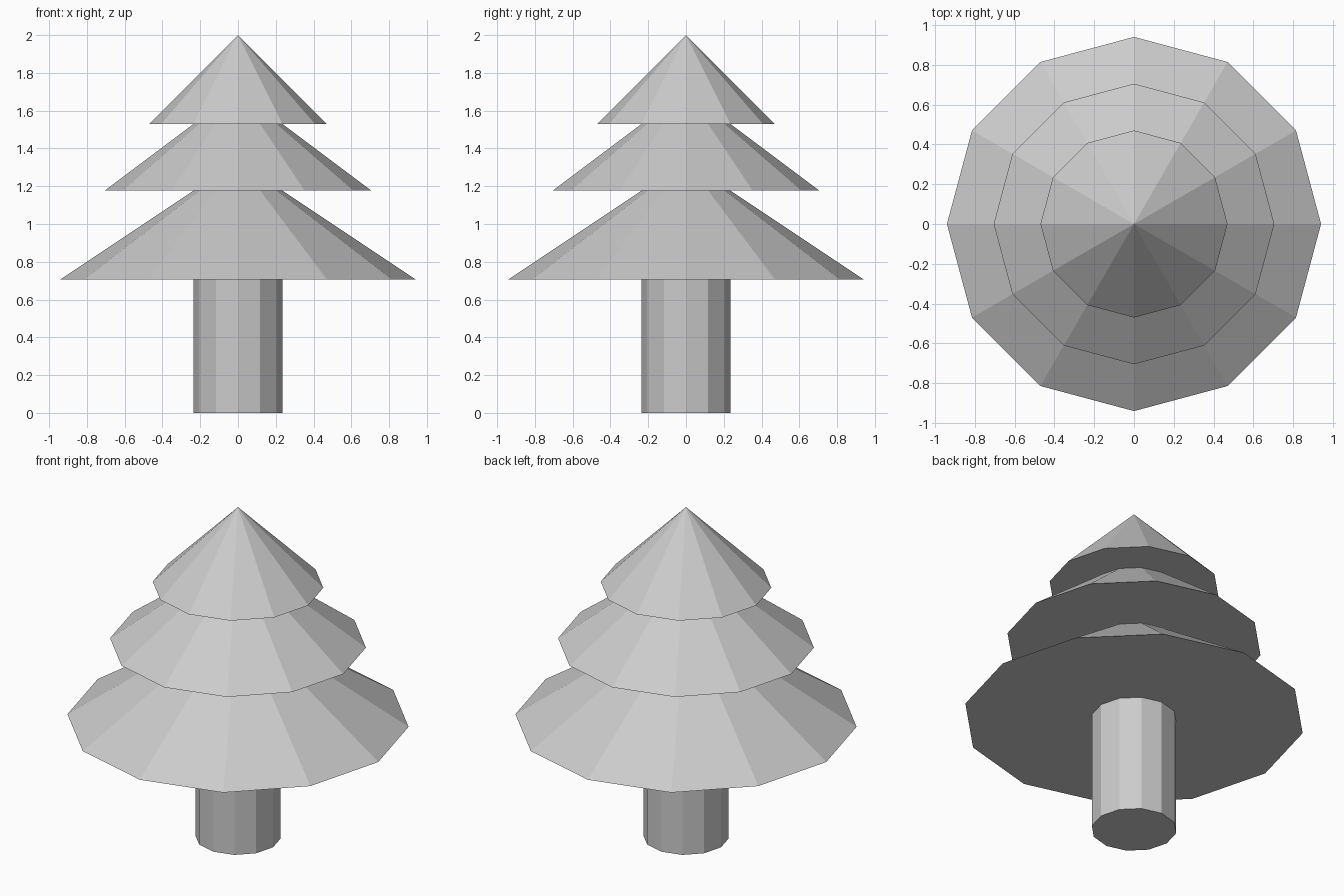
import bpy, bmesh
from math import cos, sin, pi

if "Cube" in bpy.data.objects:
    bpy.data.objects.remove(bpy.data.objects["Cube"])

SIDES = 12
U = 2 / 8.5  # module: trunk radius


def lathe(name, profile):
    """Revolve (radius, height) points, in modules, into flat-faced rings."""
    bm = bmesh.new()
    rings = []
    for r, z in profile:
        n = SIDES if r > 0 else 1
        rings.append([bm.verts.new((r * U * cos(2 * pi * i / SIDES),
                                    r * U * sin(2 * pi * i / SIDES), z * U))
                      for i in range(n)])
    for a, b in zip(rings, rings[1:]):
        for i in range(SIDES):
            j = (i + 1) % SIDES
            quad = [a[i % len(a)], a[j % len(a)], b[j % len(b)], b[i % len(b)]]
            bm.faces.new(list(dict.fromkeys(quad)))
    mesh = bpy.data.meshes.new(name)
    bm.to_mesh(mesh)
    bm.free()
    obj = bpy.data.objects.new(name, mesh)
    bpy.context.collection.objects.link(obj)
    return obj


# Trunk, closed at the foot and running up to the lowest branches
lathe("trunk", [(0, 0), (1, 0), (1, 3)])

# Branch tiers: flat underside out to the rim, then sloping in to the next tier
lathe("lower_branches", [(1, 3), (4, 3), (1, 5)])
lathe("middle_branches", [(1, 5), (3, 5), (1, 6.5)])
lathe("top_branches", [(1, 6.5), (2, 6.5), (0, 8.5)])
